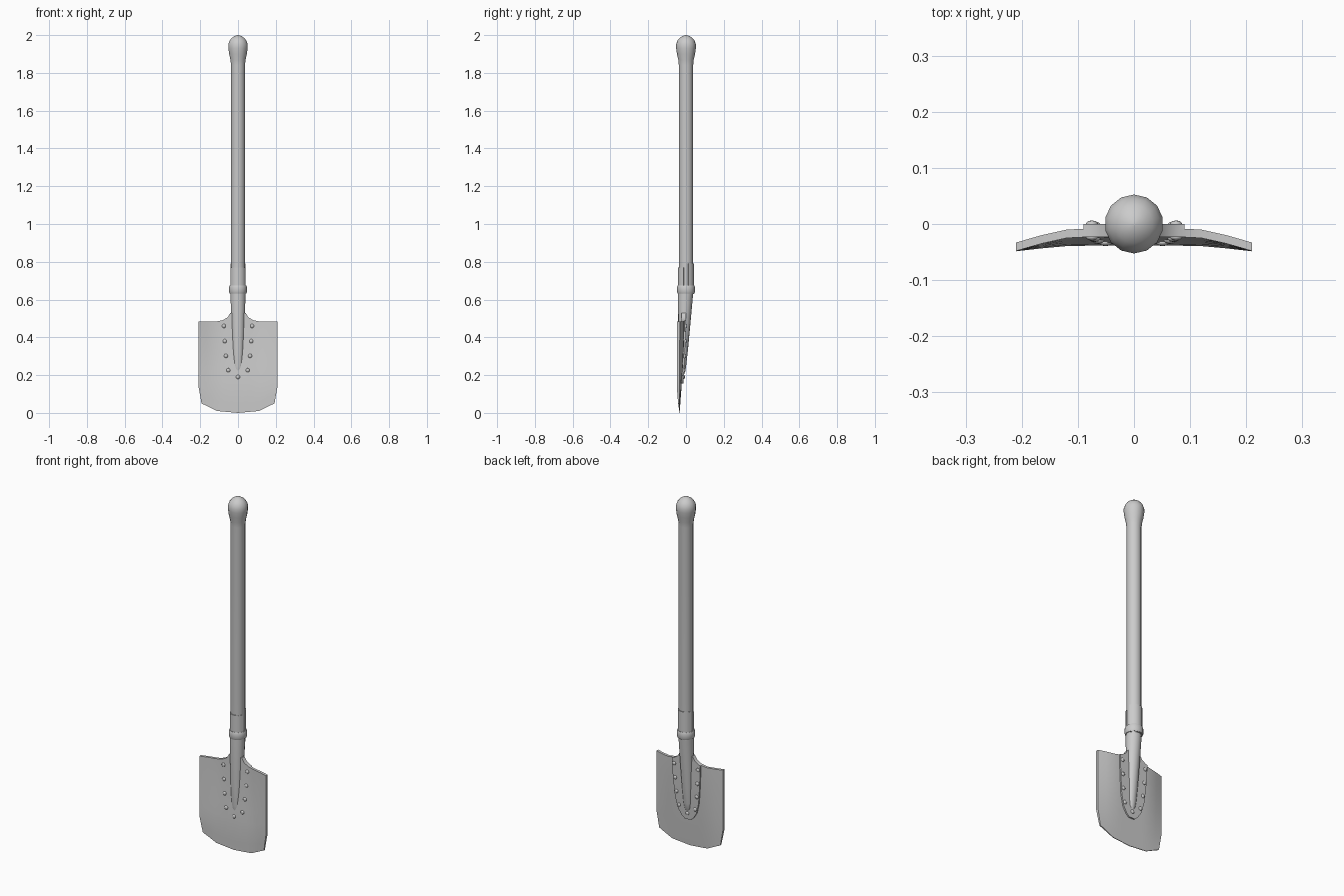
import bpy, bmesh, math
from mathutils import Matrix

if "Cube" in bpy.data.objects:
    bpy.data.objects.remove(bpy.data.objects["Cube"])


def interp(pts, x):
    if x <= pts[0][0]:
        return pts[0][1]
    for (x0, y0), (x1, y1) in zip(pts, pts[1:]):
        if x <= x1:
            return y0 + (y1 - y0) * (x - x0) / (x1 - x0)
    return pts[-1][1]


def finish(name, bm, angle=35):
    bmesh.ops.recalc_face_normals(bm, faces=bm.faces)
    me = bpy.data.meshes.new(name)
    bm.to_mesh(me)
    bm.free()
    ob = bpy.data.objects.new(name, me)
    bpy.context.collection.objects.link(ob)
    bpy.ops.object.select_all(action='DESELECT')
    ob.select_set(True)
    bpy.context.view_layer.objects.active = ob
    bpy.ops.object.shade_smooth_by_angle(angle=math.radians(angle))
    return ob


def loft(name, rings, n=14, closed=False):
    """Rings are (z, half width, front y, back y); closed joins last to first."""
    bm = bmesh.new()
    loops = []
    for z, w, yf, yb in rings:
        c, r = (yf + yb) / 2, (yb - yf) / 2
        loops.append([bm.verts.new((w * math.sin(2 * math.pi * k / n),
                                    c + r * math.cos(2 * math.pi * k / n), z)) for k in range(n)])
    pairs = list(zip(loops, loops[1:])) + ([(loops[-1], loops[0])] if closed else [])
    for a, b in pairs:
        for k in range(n):
            bm.faces.new((a[k], a[(k + 1) % n], b[(k + 1) % n], b[k]))
    if not closed:
        bm.faces.new(loops[0])
        bm.faces.new(loops[-1])
    return finish(name, bm)


def slab(name, us, vs, front, back):
    """Closed sheet between two mapped grids."""
    bm = bmesh.new()
    nu, nv = len(us), len(vs)
    F, B = [[[bm.verts.new(f(u, v)) for v in vs] for u in us] for f in (front, back)]
    for G in (F, B):
        for i in range(nu - 1):
            for j in range(nv - 1):
                bm.faces.new((G[i][j], G[i + 1][j], G[i + 1][j + 1], G[i][j + 1]))
    rim = ([(i, 0) for i in range(nu)] + [(nu - 1, j) for j in range(1, nv)]
           + [(i, nv - 1) for i in range(nu - 2, -1, -1)] + [(0, j) for j in range(nv - 2, 0, -1)])
    for (a, b), (c, d) in zip(rim, rim[1:] + rim[:1]):
        bm.faces.new((F[a][b], F[c][d], B[c][d], B[a][b]))
    return finish(name, bm)


# Shared blade surface: curved across, flattening to a sharp edge at the bottom
TOP = [(0, .53), (.04, .53), (.055, .506), (.08, .491), (.12, .483), (.21, .483)]
BOTTOM = [(0, 0), (.11, .01), (.193, .05), (.21, .06)]


def back_y(x, z):
    b = interp([(0, -.008), (.09, -.008), (.12, -.010), (.165, -.020), (.21, -.033)], abs(x))
    return b + (-.034 - b) * max(0, 1 - z / .48) ** 1.5


def thick(z):
    return interp([(0, .003), (.13, .015)], z)


def blade_xz(u, v):
    w = interp([(0, .193), (.2, .21)], v)
    x = u * w
    zb = interp(BOTTOM, abs(x))
    return x, zb + v * (interp(TOP, abs(u) * .21) - zb)


def blade_back(u, v):
    x, z = blade_xz(u, v)
    return x, back_y(u * .21, z), z


def blade_front(u, v):
    x, z = blade_xz(u, v)
    return x, back_y(u * .21, z) - thick(z), z


half = [.04, .055, .08, .12, .165, .21]
us = [-x / .21 for x in reversed(half)] + [0] + [x / .21 for x in half]
slab("blade", us, [0, .1, .2, .35, .5, .65, .8, .92, 1], blade_front, blade_back)


# Tongue-shaped reinforcing plate on the back of the blade
def plate(offset):
    def f(u, v):
        w = interp([(0, .018), (.04, .036), (.14, .058), (.33, .074), (.65, .084), (1, .09)], v)
        x = u * w
        z = .155 + v * (interp(TOP, abs(x)) - .155)
        return x, back_y(x, z) + offset, z
    return f


slab("back_plate", [-1, -.89, -.61, -.45, 0, .45, .61, .89, 1],
     [0, .04, .14, .33, .65, 1], plate(-.003), plate(.008))

# Wooden handle with rounded knob
handle = [(.60, .034), (.66, .038), (1.84, .038), (1.87, .041), (1.90, .048), (1.93, .052),
          (1.95, .0525), (1.97, .046), (1.985, .034), (1.995, .019), (2.0, .004)]
loft("handle", [(z, r, -r, r) for z, r in handle])

# Tapered socket running down into the blade
loft("socket", [(.67, .041, -.042, .041), (.60, .040, -.043, .035), (.50, .037, -.042, .026),
                (.35, .031, -.040, .012), (.25, .025, -.036, .001), (.22, .020, -.033, -.004),
                (.20, .008, -.028, -.012)])

# Clamping ring
loft("ring", [(z, r, -r, r) for z, r in
              [(.632, .039), (.632, .044), (.638, .047), (.668, .047), (.674, .044), (.674, .039)]],
     n=20, closed=True)


# Socket straps gripping the handle above the ring
def strap(name, centre, top):
    def f(r):
        def g(u, v):
            a = centre + u * math.radians(72)
            return r * math.sin(a), r * math.cos(a), .63 + v * (top - .63)
        return g
    slab(name, [i / 4 - 1 for i in range(9)], [0, 1], f(.036), f(.042))


strap("front_strap", math.pi, .77)
strap("back_strap", 0, .79)

# Rivets, with heads on both sides
bm = bmesh.new()
spots = [(0, .19)] + [(s * x, z) for s in (-1, 1)
                      for x, z in ((.075, .46), (.07, .38), (.064, .302), (.051, .226))]
for x, z in spots:
    for y in (back_y(x, z) + .008, back_y(x, z) - thick(z)):
        bmesh.ops.create_uvsphere(bm, u_segments=10, v_segments=6, radius=.011,
                                  matrix=Matrix.Translation((x, y, z)) @ Matrix.Diagonal((1, .6, 1, 1)))
finish("rivets", bm, 60)
